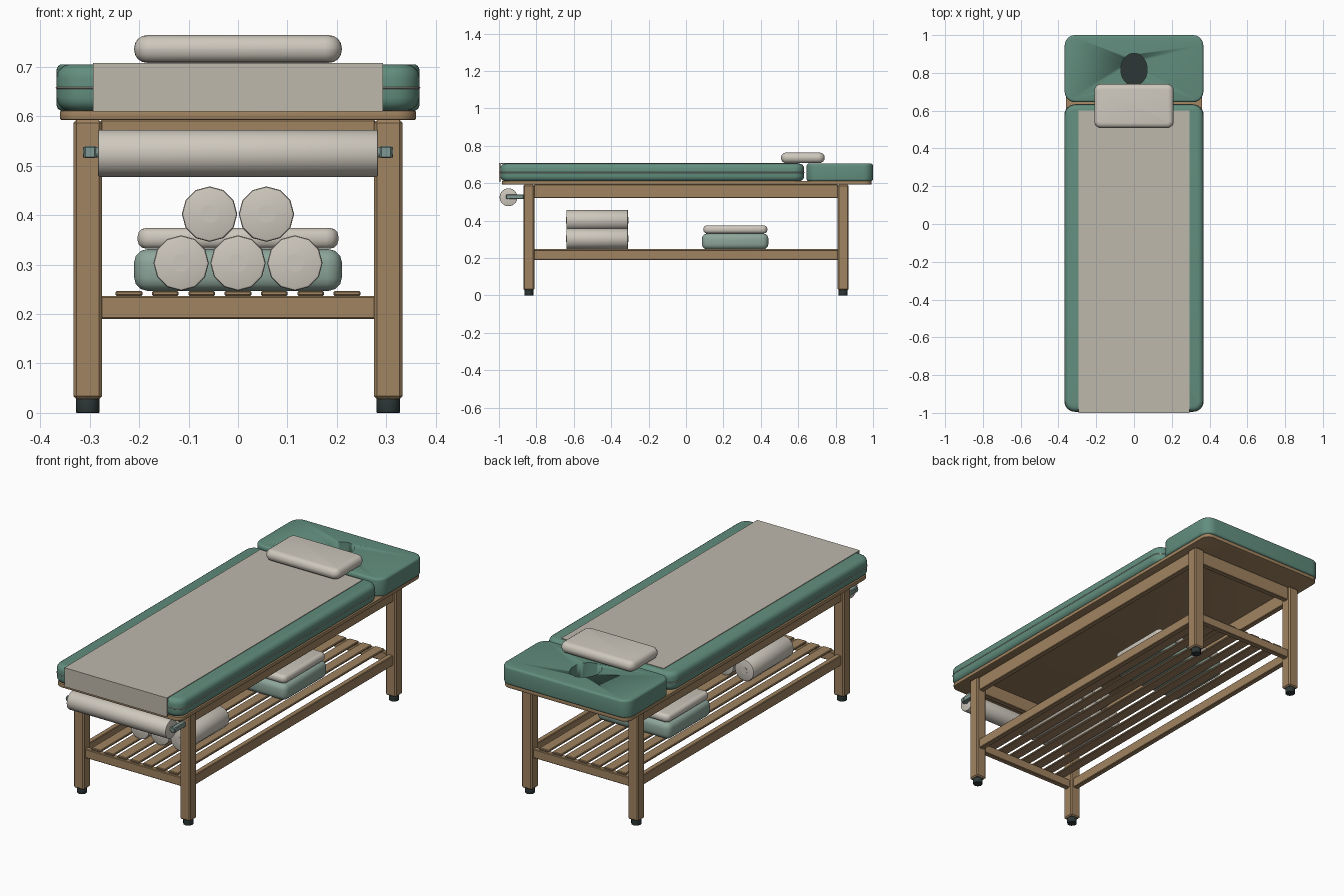
import bpy, bmesh, math
from mathutils import Matrix, Vector

if "Cube" in bpy.data.objects:
    bpy.data.objects.remove(bpy.data.objects["Cube"])


def mat(name, rgb):
    m = bpy.data.materials.new(name)
    lin = [((c / 255 + 0.055) / 1.055) ** 2.4 for c in rgb]
    m.diffuse_color = (*lin, 1)
    m.use_nodes = True
    m.node_tree.nodes["Principled BSDF"].inputs["Base Color"].default_value = m.diffuse_color
    return m


GREEN = mat("green upholstery", (98, 142, 126))
SAGE = mat("sage towel", (142, 166, 155))
LINEN = mat("linen sheet", (190, 184, 172))
CREAM = mat("cream towel", (206, 200, 189))
WOOD = mat("wood", (160, 131, 96))
METAL = mat("bracket metal", (128, 152, 146))
DARK = mat("dark rubber", (44, 54, 54))


def finish(name, bm, material, smooth=True):
    bmesh.ops.recalc_face_normals(bm, faces=bm.faces)
    me = bpy.data.meshes.new(name)
    bm.to_mesh(me)
    bm.free()
    ob = bpy.data.objects.new(name, me)
    bpy.context.collection.objects.link(ob)
    me.materials.append(material)
    bpy.ops.object.select_all(action='DESELECT')
    ob.select_set(True)
    bpy.context.view_layer.objects.active = ob
    if smooth:
        bpy.ops.object.shade_smooth_by_angle(angle=math.radians(35))
    return ob


def box(name, x, y, z, material, bevel=0.004):
    """Box from (min, max) pairs with a small chamfer."""
    bm = bmesh.new()
    bmesh.ops.create_cube(bm, size=1)
    for v in bm.verts:
        for i, (a, b) in enumerate((x, y, z)):
            v.co[i] = a if v.co[i] < 0 else b
    if bevel:
        bmesh.ops.bevel(bm, geom=bm.edges[:], offset=bevel, segments=1, affect='EDGES')
    return finish(name, bm, material, False)


def slab(name, x, y, z, corner, edge, material, cs=6, es=4):
    """Cushion: rounded-rectangle rings stacked along a rounded edge profile."""
    bm = bmesh.new()
    cx, cy = sum(x) / 2, sum(y) / 2
    hx, hy = (x[1] - x[0]) / 2, (y[1] - y[0]) / 2
    prof = []
    for i in range(es + 1):
        a = math.pi / 2 * i / es
        prof.append((edge * (1 - math.sin(a)), edge * (1 - math.cos(a))))
    levels = [(d, z[0] + h) for d, h in prof] + [(d, z[1] - h) for d, h in reversed(prof)]
    rings = []
    for d, h in levels:
        r = max(corner - d, 0.002)
        ring = []
        for q, (sx, sy) in enumerate(((1, 1), (-1, 1), (-1, -1), (1, -1))):
            for k in range(cs + 1):
                a = math.pi / 2 * (q + k / cs)
                ring.append(bm.verts.new((cx + sx * (hx - d - r) + r * math.cos(a),
                                          cy + sy * (hy - d - r) + r * math.sin(a), h)))
        rings.append(ring)
    n = len(rings[0])
    for lo, hi in zip(rings, rings[1:]):
        for i in range(n):
            bm.faces.new((lo[i], lo[(i + 1) % n], hi[(i + 1) % n], hi[i]))
    bm.faces.new(rings[0])
    bm.faces.new(rings[-1])
    return finish(name, bm, material)


def cyl(name, centre, r, length, axis, material, sides=24, bevel=0.0, smooth=True):
    bm = bmesh.new()
    rot = Vector((0, 0, 1)).rotation_difference(Vector(axis)).to_matrix().to_4x4()
    bmesh.ops.create_cone(bm, cap_ends=True, segments=sides, radius1=r, radius2=r, depth=length,
                          matrix=Matrix.Translation(centre) @ rot)
    if bevel:
        rim = [e for f in bm.faces if len(f.verts) > 4 for e in f.edges]
        bmesh.ops.bevel(bm, geom=rim, offset=bevel, segments=2, profile=0.5, affect='EDGES')
    return finish(name, bm, material, smooth)


# legs and feet
for sx in (-1, 1):
    for sy in (-1, 1):
        x, y = sx * 0.304, sy * 0.84
        box("leg", (x - 0.029, x + 0.029), (y - 0.029, y + 0.029), (0.028, 0.592), WOOD, 0.006)
        cyl("foot", (x, y, 0.016), 0.024, 0.032, (0, 0, 1), DARK, 12, 0.002)

# aprons and lower rails
for s in (-1, 1):
    box("end_apron", (-0.278, 0.278), (s * 0.84 - 0.014, s * 0.84 + 0.014), (0.52, 0.593), WOOD, 0.003)
    box("side_apron", (s * 0.304 - 0.014, s * 0.304 + 0.014), (-0.813, 0.813), (0.52, 0.593), WOOD, 0.003)
    box("end_rail", (-0.278, 0.278), (s * 0.84 - 0.014, s * 0.84 + 0.014), (0.19, 0.236), WOOD, 0.003)
    box("side_rail", (s * 0.304 - 0.014, s * 0.304 + 0.014), (-0.813, 0.813), (0.19, 0.242), WOOD, 0.003)

# shelf slats
for i in range(-3, 4):
    x = i * 0.0735
    box("shelf_slat", (x - 0.027, x + 0.027), (-0.845, 0.845), (0.236, 0.247), WOOD, 0.003)

# table board
slab("table_board", (-0.36, 0.36), (-0.985, 0.992), (0.592, 0.612), 0.04, 0.004, WOOD, 5, 2)

# main cushion with piping
slab("main_cushion", (-0.367, 0.367), (-0.993, 0.632), (0.611, 0.705), 0.055, 0.027, GREEN)
slab("cushion_piping", (-0.369, 0.369), (-0.9945, 0.634), (0.6555, 0.6595), 0.057, 0.0015, LINEN, 6, 1)

# head cushion with face hole
head = slab("head_cushion", (-0.367, 0.367), (0.645, 1.0), (0.611, 0.705), 0.055, 0.012, GREEN)
cutter = cyl("hole_cutter", (0, 0, 0.67), 1, 0.3, (0, 0, 1), GREEN, 32)
for v in cutter.data.vertices:
    v.co.x *= 0.07
    v.co.y = 0.818 + v.co.y * 0.086
mod = head.modifiers.new("face_hole", 'BOOLEAN')
mod.operation = 'DIFFERENCE'
mod.object = cutter
mod.solver = 'EXACT'
bpy.context.view_layer.objects.active = head
bpy.ops.object.modifier_apply(modifier=mod.name)
bpy.data.objects.remove(cutter)
hole = cyl("face_hole_floor", (0, 0, 0.613), 1, 0.006, (0, 0, 1), DARK, 32)
for v in hole.data.vertices:
    v.co.x *= 0.071
    v.co.y = 0.818 + v.co.y * 0.087

# linen runner with front drop
box("sheet_top", (-0.293, 0.293), (-1.0, 0.6), (0.703, 0.708), LINEN, 0)
box("sheet_drop", (-0.293, 0.293), (-1.0, -0.99), (0.61, 0.7045), LINEN, 0)

# pillow
slab("pillow", (-0.21, 0.21), (0.508, 0.741), (0.708, 0.764), 0.035, 0.026, CREAM)

# paper roll, rod and brackets
cyl("paper_roll", (0, -0.949, 0.525), 0.0475, 0.566, (1, 0, 0), CREAM, 28, 0.002)
cyl("roll_rod", (0, -0.949, 0.527), 0.011, 0.626, (1, 0, 0), METAL, 12)
for s in (-1, 1):
    box("roll_bracket", (s * 0.299 - 0.012, s * 0.299 + 0.012), (-0.962, -0.868), (0.515, 0.54), METAL, 0.003)

# rolled towels
for x, z in ((-0.115, 0.303), (0, 0.303), (0.115, 0.303), (-0.0575, 0.402), (0.0575, 0.402)):
    cyl("rolled_towel", (x, -0.475, z), 0.056, 0.33, (0, 1, 0), CREAM, 12, 0.005)
    cyl("rolled_towel_core", (x, -0.475, z), 0.018, 0.333, (0, 1, 0), CREAM, 12)

# folded towels
slab("folded_sage_towel", (-0.21, 0.21), (0.085, 0.44), (0.247, 0.331), 0.03, 0.026, SAGE, 3, 3)
slab("folded_cream_towel", (-0.203, 0.203), (0.093, 0.435), (0.332, 0.374), 0.025, 0.017, CREAM, 3, 3)
